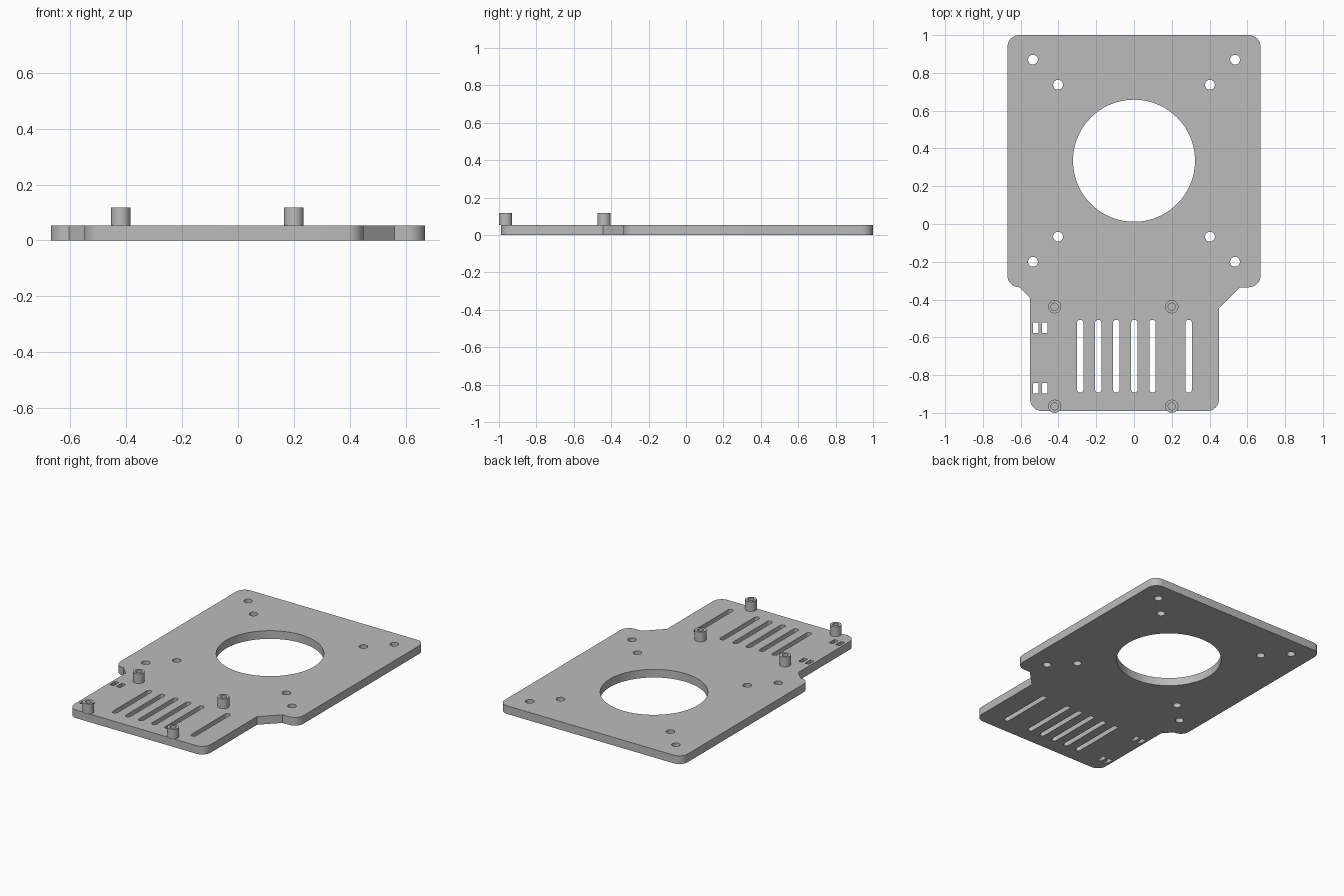
import bpy
import bmesh
from math import sin, cos, pi, tau
from mathutils import Vector

cube = bpy.data.objects.get("Cube")
if cube:
    bpy.data.objects.remove(cube)

grey = bpy.data.materials.new("plain grey")
grey.use_nodes = True
grey.diffuse_color = (0.5, 0.5, 0.5, 1)
grey.node_tree.nodes["Principled BSDF"].inputs["Base Color"].default_value = (0.5, 0.5, 0.5, 1)

THICK = 0.054
TOP = 0.118


def circle(x, y, r, n=32):
    return [(x + r * cos(tau * i / n), y + r * sin(tau * i / n)) for i in range(n)]


def rounded(corners, steps=8):
    """Outline from (x, y, radius) corners; only square corners are rounded."""
    out = []
    for i, (x, y, r) in enumerate(corners):
        p = Vector((x, y))
        if r == 0:
            out.append(p)
            continue
        a = (Vector(corners[i - 1][:2]) - p).normalized()
        b = (Vector(corners[(i + 1) % len(corners)][:2]) - p).normalized()
        for k in range(steps + 1):
            t = pi / 2 * k / steps
            out.append(p + r * (a + b - b * cos(t) - a * sin(t)))
    return out


def slot(x, y, w, h, r):
    w, h = w / 2, h / 2
    return rounded([(x - w, y - h, r), (x + w, y - h, r), (x + w, y + h, r), (x - w, y + h, r)])


def extrude(name, loops, z0, z1):
    """Solid from an outer loop followed by hole loops."""
    curve = bpy.data.curves.new(name, "CURVE")
    curve.dimensions = "2D"
    curve.fill_mode = "BOTH"
    curve.extrude = (z1 - z0) / 2
    for loop in loops:
        spline = curve.splines.new("POLY")
        spline.points.add(len(loop) - 1)
        for point, (x, y) in zip(spline.points, loop):
            point.co = (x, y, 0, 1)
        spline.use_cyclic_u = True
    obj = bpy.data.objects.new(name, curve)
    bpy.context.collection.objects.link(obj)
    obj.location.z = (z0 + z1) / 2
    bpy.ops.object.select_all(action="DESELECT")
    obj.select_set(True)
    bpy.context.view_layer.objects.active = obj
    bpy.ops.object.convert(target="MESH")
    obj = bpy.context.object
    bm = bmesh.new()
    bm.from_mesh(obj.data)
    bmesh.ops.remove_doubles(bm, verts=bm.verts, dist=0.0001)
    bmesh.ops.recalc_face_normals(bm, faces=bm.faces)
    bm.to_mesh(obj.data)
    bm.free()
    obj.data.materials.clear()
    obj.data.materials.append(grey)
    bpy.ops.object.shade_smooth_by_angle(angle=0.5)


# Plate outline: wide square part, narrowing to an offset tail
R = 0.062
outline = rounded([
    (-0.67, 1.0, R), (-0.67, -0.335, R), (-0.605, -0.335, 0), (-0.55, -0.39, 0),
    (-0.55, -0.99, R), (0.45, -0.99, R), (0.45, -0.445, 0), (0.56, -0.335, 0),
    (0.67, -0.335, R), (0.67, 1.0, R),
])

# Large central opening and the screw holes around it
CY = 0.335
loops = [outline, circle(0, CY, 0.323, 96)]
for d in (0.535, 0.402):
    for sx in (-1, 1):
        for sy in (-1, 1):
            loops.append(circle(sx * d, CY + sy * d, 0.026))

# Long vents and small tie slots in the tail
for i in (0, 1, 2, 3, 4, 6):
    loops.append(slot(-0.285 + 0.0957 * i, -0.7, 0.034, 0.386, 0.0165))
for x in (-0.52, -0.472):
    for y in (-0.55, -0.87):
        loops.append(slot(x, y, 0.028, 0.056, 0.003))

extrude("base_plate", loops, 0, THICK)

# Hollow standoffs on the tail
for side, x in (("right", -0.42), ("left", 0.2)):
    for end, y in (("front", -0.965), ("rear", -0.438)):
        extrude(f"standoff_{end}_{side}", [circle(x, y, 0.035), circle(x, y, 0.019)], THICK, TOP)
